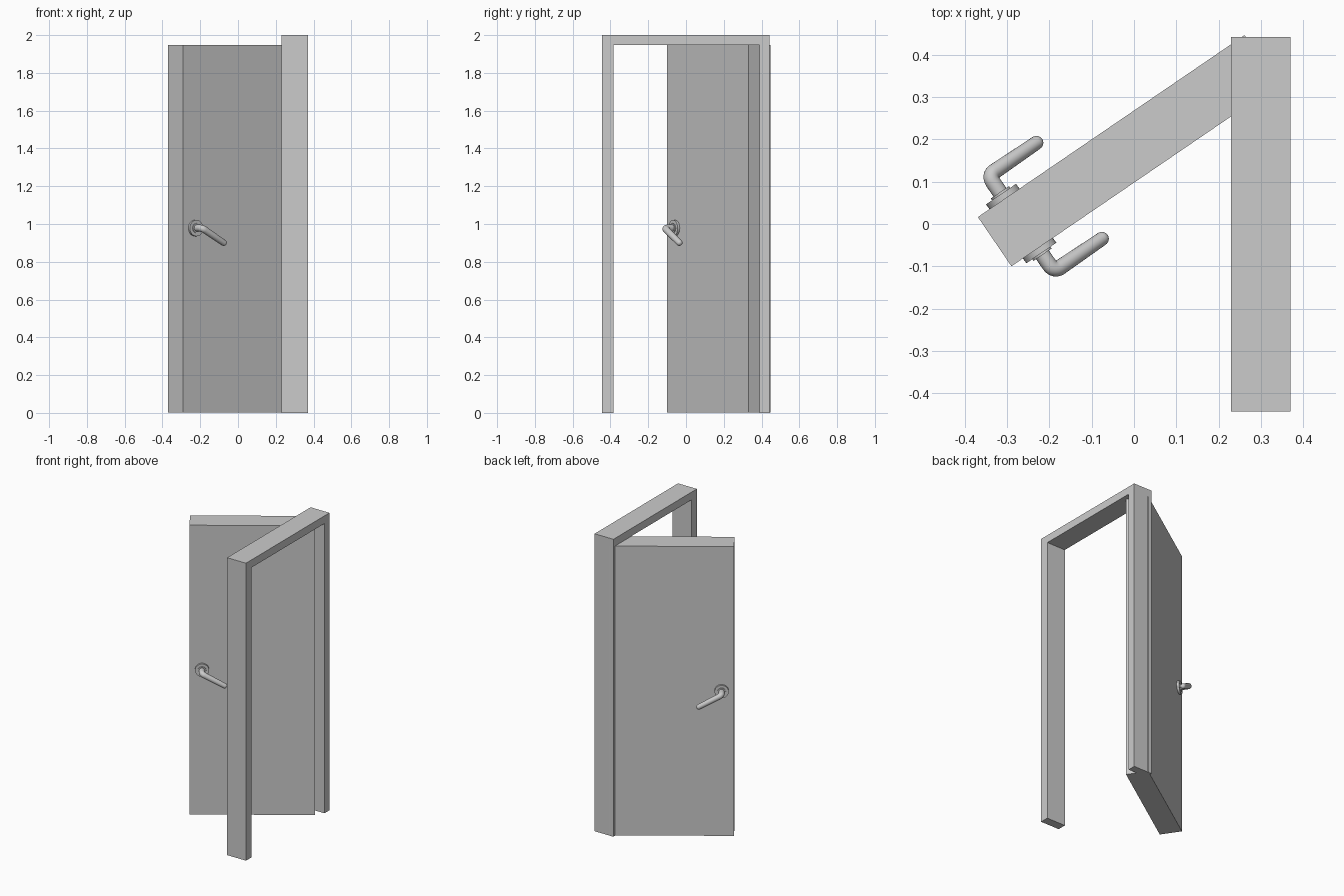
import bpy, bmesh, math
from mathutils import Matrix, Vector

if "Cube" in bpy.data.objects:
    bpy.data.objects.remove(bpy.data.objects["Cube"])


def material(name, rgb):
    m = bpy.data.materials.new(name)
    m.use_nodes = True
    col = (*rgb, 1)
    m.diffuse_color = col
    m.node_tree.nodes["Principled BSDF"].inputs["Base Color"].default_value = col
    return m


GREY = material("light grey", (0.6, 0.6, 0.6))


def add_object(name, bm, matrix=Matrix(), smooth=False):
    bmesh.ops.recalc_face_normals(bm, faces=bm.faces)
    mesh = bpy.data.meshes.new(name)
    bm.to_mesh(mesh)
    bm.free()
    mesh.materials.append(GREY)
    ob = bpy.data.objects.new(name, mesh)
    ob.matrix_world = matrix
    bpy.context.collection.objects.link(ob)
    if smooth:
        bpy.ops.object.select_all(action='DESELECT')
        ob.select_set(True)
        bpy.context.view_layer.objects.active = ob
        bpy.ops.object.shade_smooth_by_angle(angle=math.radians(40))
    return ob


# Door frame: an upside-down U profile extruded along x
X0, X1 = 0.23, 0.37
outline = [(-0.444, 0), (-0.444, 2), (0.443, 2), (0.443, 0),
           (0.39, 0), (0.39, 1.948), (-0.385, 1.948), (-0.385, 0)]
bm = bmesh.new()
face = bm.faces.new([bm.verts.new((X0, y, z)) for y, z in outline])
out = bmesh.ops.extrude_face_region(bm, geom=[face])
moved = [v for v in out["geom"] if isinstance(v, bmesh.types.BMVert)]
bmesh.ops.translate(bm, verts=moved, vec=(X1 - X0, 0, 0))
add_object("door_frame", bm)

# Door leaf space: local x along the leaf, local y through it, front at y = 0
LENGTH, THICK, HEIGHT = 0.764, 0.141, 1.945
leaf = Matrix.Translation((-0.29, -0.1, 0)) @ Matrix.Rotation(math.radians(34.3), 4, 'Z')

bm = bmesh.new()
bmesh.ops.create_cube(bm, size=1)
bmesh.ops.scale(bm, verts=bm.verts, vec=(LENGTH, THICK, HEIGHT))
bmesh.ops.translate(bm, verts=bm.verts, vec=(LENGTH / 2, THICK / 2, 0.003 + HEIGHT / 2))
add_object("door_leaf", bm, leaf)


# Handles: local y points out of the door towards the viewer's side
def disc(name, radius, depth, matrix):
    bm = bmesh.new()
    bmesh.ops.create_cone(bm, cap_ends=True, segments=32, radius1=radius,
                          radius2=radius, depth=depth)
    bmesh.ops.rotate(bm, verts=bm.verts, matrix=Matrix.Rotation(math.pi / 2, 3, 'X'))
    bmesh.ops.translate(bm, verts=bm.verts, vec=(0, -depth / 2, 0))
    add_object(name, bm, matrix, True)


def lever(name, matrix):
    # Neck, rounded elbow, then the sloping grip with a domed tip
    out, bend, radius = 0.067, 0.018, 0.0185
    grip = Vector((0.87, 0, -0.49)).normalized()
    neck_dir = Vector((0, -1, 0))
    corner = neck_dir * out
    rings = [(Vector(), neck_dir, radius)]
    for i in range(7):
        a = i / 6 * math.pi / 2
        p = corner - neck_dir * bend * (1 - math.sin(a)) + grip * bend * (1 - math.cos(a))
        rings.append((p, neck_dir * math.cos(a) + grip * math.sin(a), radius))
    tip = corner + grip * 0.158
    for i in range(6):
        a = i / 6 * math.pi / 2
        rings.append((tip + grip * 0.016 * math.sin(a), grip, 0.0165 * math.cos(a)))
    side = neck_dir.cross(grip)
    sides = 20
    bm = bmesh.new()
    loops = []
    for p, d, r in rings:
        up = side.cross(d)
        loops.append([bm.verts.new(p + r * (side * math.cos(t) + up * math.sin(t)))
                      for t in (k / sides * math.tau for k in range(sides))])
    for a, b in zip(loops, loops[1:]):
        for k in range(sides):
            n = (k + 1) % sides
            bm.faces.new((a[k], a[n], b[n], b[k]))
    bm.faces.new(loops[0])
    bm.faces.new(loops[-1])
    add_object(name, bm, matrix, True)


for label, y, flip in (("front", 0, 1), ("back", THICK, -1)):
    place = leaf @ Matrix.Translation((0.076, y, 0.978)) @ Matrix.Diagonal((1, flip, 1, 1))
    disc(label + "_handle_rosette", 0.043, 0.014, place)
    disc(label + "_handle_collar", 0.026, 0.019, place)
    lever(label + "_handle_lever", place)
